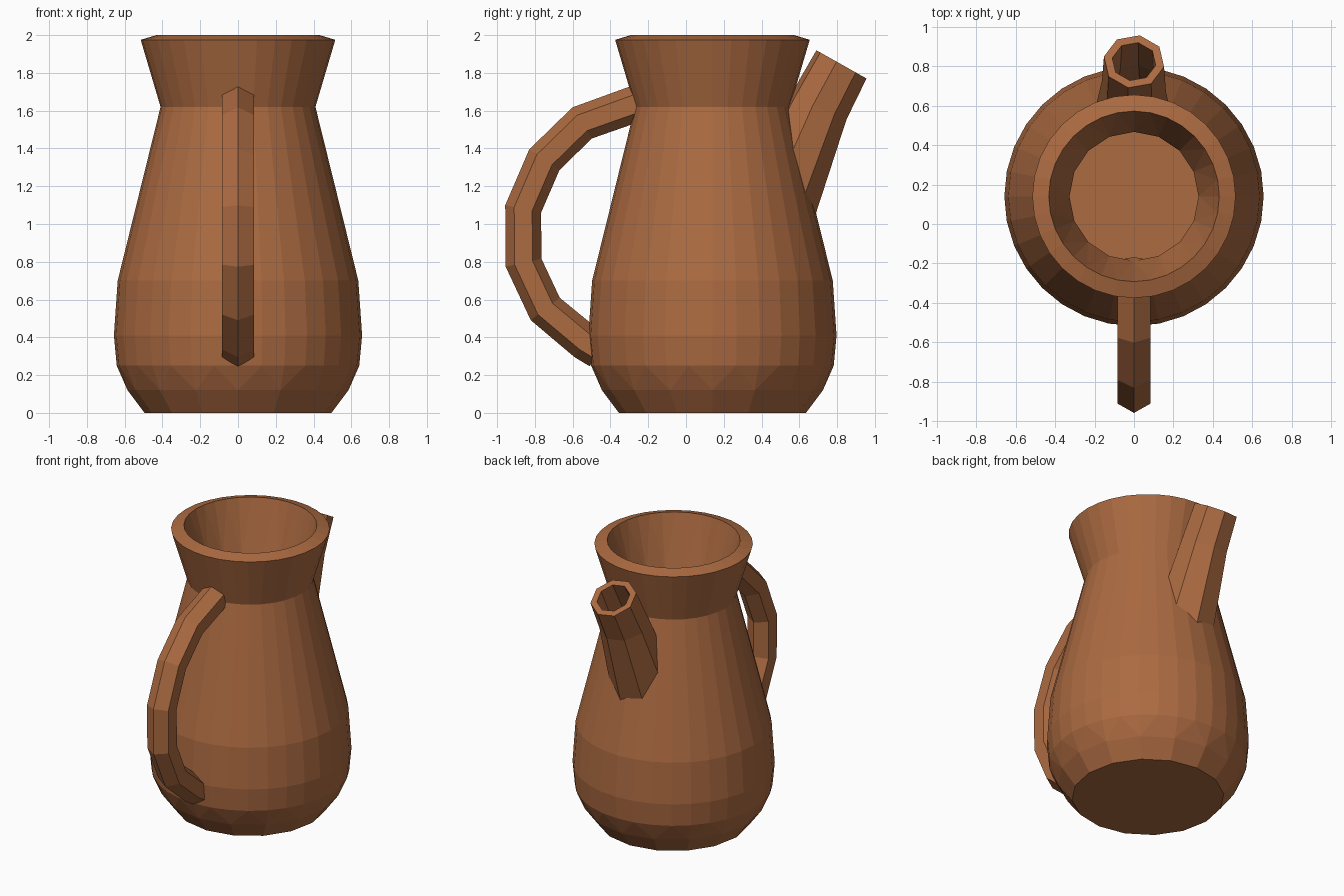
import bpy, bmesh, math
from mathutils import Vector

if "Cube" in bpy.data.objects:
    bpy.data.objects.remove(bpy.data.objects["Cube"])

clay = bpy.data.materials.new("terracotta clay")
clay.diffuse_color = (0.41, 0.145, 0.053, 1)
clay.use_nodes = True
clay.node_tree.nodes["Principled BSDF"].inputs["Base Color"].default_value = clay.diffuse_color
CY = 0.14  # body axis sits behind the origin because of the handle


def loft(name, rings, caps=True, closed=False):
    """Skin a list of point rings; rings may have different point counts."""
    bm = bmesh.new()
    loops = [[bm.verts.new(p) for p in ring] for ring in rings]
    pairs = list(zip(loops, loops[1:]))
    if closed:
        pairs.append((loops[-1], loops[0]))
    for a, b in pairs:
        n, m = len(a), len(b)
        if n == m:
            for k in range(n):
                bm.faces.new((a[k], a[(k + 1) % n], b[(k + 1) % n], b[k]))
            continue
        i = j = 0
        while i < n or j < m:
            if j >= m or (i < n and (i + 0.5) / n <= (j + 0.5) / m):
                bm.faces.new((a[i % n], a[(i + 1) % n], b[j % m]))
                i += 1
            else:
                bm.faces.new((a[i % n], b[(j + 1) % m], b[j % m]))
                j += 1
    if caps:
        bm.faces.new(loops[0])
        bm.faces.new(loops[-1])
    bmesh.ops.recalc_face_normals(bm, faces=bm.faces)
    mesh = bpy.data.meshes.new(name)
    bm.to_mesh(mesh)
    bm.free()
    mesh.materials.append(clay)
    ob = bpy.data.objects.new(name, mesh)
    bpy.context.collection.objects.link(ob)
    return ob


def circle(r, z, n):
    return [(r * math.sin(2 * math.pi * k / n), CY - r * math.cos(2 * math.pi * k / n), z)
            for k in range(n)]


def section(c, v, r, n, offset):
    """Ring around (y, z) point c, spanned by the x axis and the (y, z) direction v."""
    v = Vector((0, v[0], v[1])).normalized()
    return [Vector((0, c[0], c[1])) + r * (math.cos(a) * Vector((1, 0, 0)) + math.sin(a) * v)
            for a in (math.radians(offset) + 2 * math.pi * k / n for k in range(n))]


# Body: outer wall up to the sloping rim, then the inside wall down to the floor
outer = [(0.495, 0.0, 16), (0.585, 0.12, 16), (0.642, 0.25, 32), (0.657, 0.41, 32),
         (0.637, 0.70, 32), (0.41, 1.62, 32), (0.515, 1.975, 32)]
inner = [(0.432, 2.0, 32), (0.327, 1.62, 16), (0.553, 0.69, 16), (0.572, 0.42, 16),
         (0.52, 0.18, 16), (0.45, 0.085, 16)]
loft("jug_body", [circle(*p) for p in outer + inner])

# Handle: hexagonal bar along an arc
path = [Vector(p) for p in ((-0.20, 1.66), (-0.55, 1.535), (-0.75, 1.34), (-0.862, 1.08),
                            (-0.86, 0.795), (-0.745, 0.55), (-0.535, 0.375), (-0.46, 0.33))]
rings = []
for k, p in enumerate(path):
    t0 = (p - path[max(k - 1, 0)]).normalized() if k else Vector((0, 0))
    t1 = (path[k + 1] - p).normalized() if k + 1 < len(path) else Vector((0, 0))
    t = t0 + t1
    rings.append(section(p, (-t.y, t.x), 0.097, 6, 90))
loft("handle", rings)

# Spout: bent hollow octagonal tube, trimmed where it enters the body wall
stations = [((0.48, 1.10), (0.955, -0.30), 0.215), ((0.70, 1.615), (0.92, -0.38), 0.165),
            ((0.823, 1.845), (0.87, -0.49), 0.155)]
shell = [section(c, v, r, 8, 34) for c, v, r in stations]
bore = [section(c, v, r - 0.043, 8, 34) for c, v, r in reversed(stations)]
spout = loft("spout", shell + bore, caps=False, closed=True)

core = loft("spout_trim_cutter", [circle(r - 0.03, z, n) for r, z, n in outer])
core.hide_render = True
core.hide_viewport = True
trim = spout.modifiers.new("trim", 'BOOLEAN')
trim.operation = 'DIFFERENCE'
trim.solver = 'EXACT'
trim.object = core
